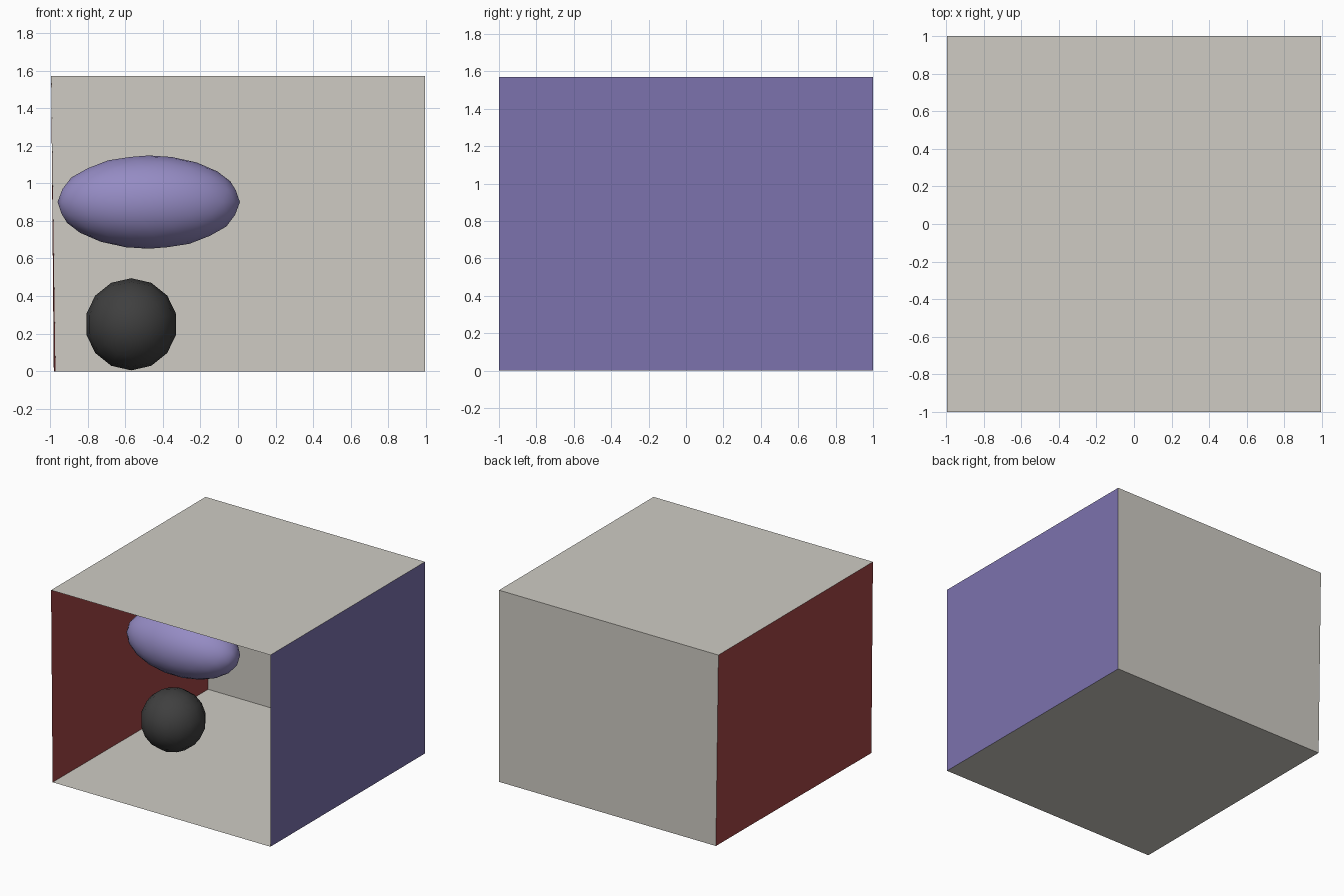
import bpy
import math

if "Cube" in bpy.data.objects:
    bpy.data.objects.remove(bpy.data.objects["Cube"])

W, D, H = 0.994, 1.0, 1.57      # half width, half depth, height
FLOOR_FRONT, FLOOR_BACK = -0.98, -0.971   # left wall leans in at its foot


def material(name, rgb):
    mat = bpy.data.materials.new(name)
    mat.diffuse_color = (*rgb, 1)
    mat.use_nodes = True
    mat.node_tree.nodes["Principled BSDF"].inputs["Base Color"].default_value = mat.diffuse_color
    return mat


stone = material("warm_grey", (0.62, 0.60, 0.55))
red = material("red", (0.37, 0.06, 0.06))
blue = material("blue", (0.20, 0.17, 0.42))
violet = material("violet", (0.30, 0.26, 0.55))
black = material("black", (0.05, 0.05, 0.05))


def panel(name, corners, mat):
    mesh = bpy.data.meshes.new(name)
    mesh.from_pydata(corners, [], [range(4)])
    mesh.materials.append(mat)
    obj = bpy.data.objects.new(name, mesh)
    bpy.context.collection.objects.link(obj)


def finish(name, scale, mat):
    obj = bpy.context.object
    obj.name = name
    obj.scale = scale
    obj.data.materials.append(mat)
    bpy.ops.object.shade_smooth()


# Room corners: front/back, left/right, bottom/top
flb, frb = (FLOOR_FRONT, -D, 0), (W, -D, 0)
blb, brb = (FLOOR_BACK, D, 0), (W, D, 0)
flt, frt = (-W, -D, H), (W, -D, H)
blt, brt = (-W, D, H), (W, D, H)

# Open-fronted room, faces pointing inwards
panel("floor", [flb, frb, brb, blb], stone)
panel("ceiling", [flt, blt, brt, frt], stone)
panel("back_wall", [blb, brb, brt, blt], stone)
panel("left_wall", [flb, blb, blt, flt], red)
panel("right_wall", [frb, frt, brt, brb], blue)

# Floating ellipsoid
bpy.ops.mesh.primitive_ico_sphere_add(subdivisions=3, radius=1,
                                      location=(-0.475, -0.03, 0.9))
finish("ellipsoid", (0.485, 0.25, 0.248), violet)

# Low-poly ball near the floor, poles along y
bpy.ops.mesh.primitive_uv_sphere_add(segments=14, ring_count=8, radius=1,
                                     location=(-0.568, -0.026, 0.25),
                                     rotation=(math.pi / 2, 0, 0))
finish("ball", (0.245, 0.245, 0.245), black)
